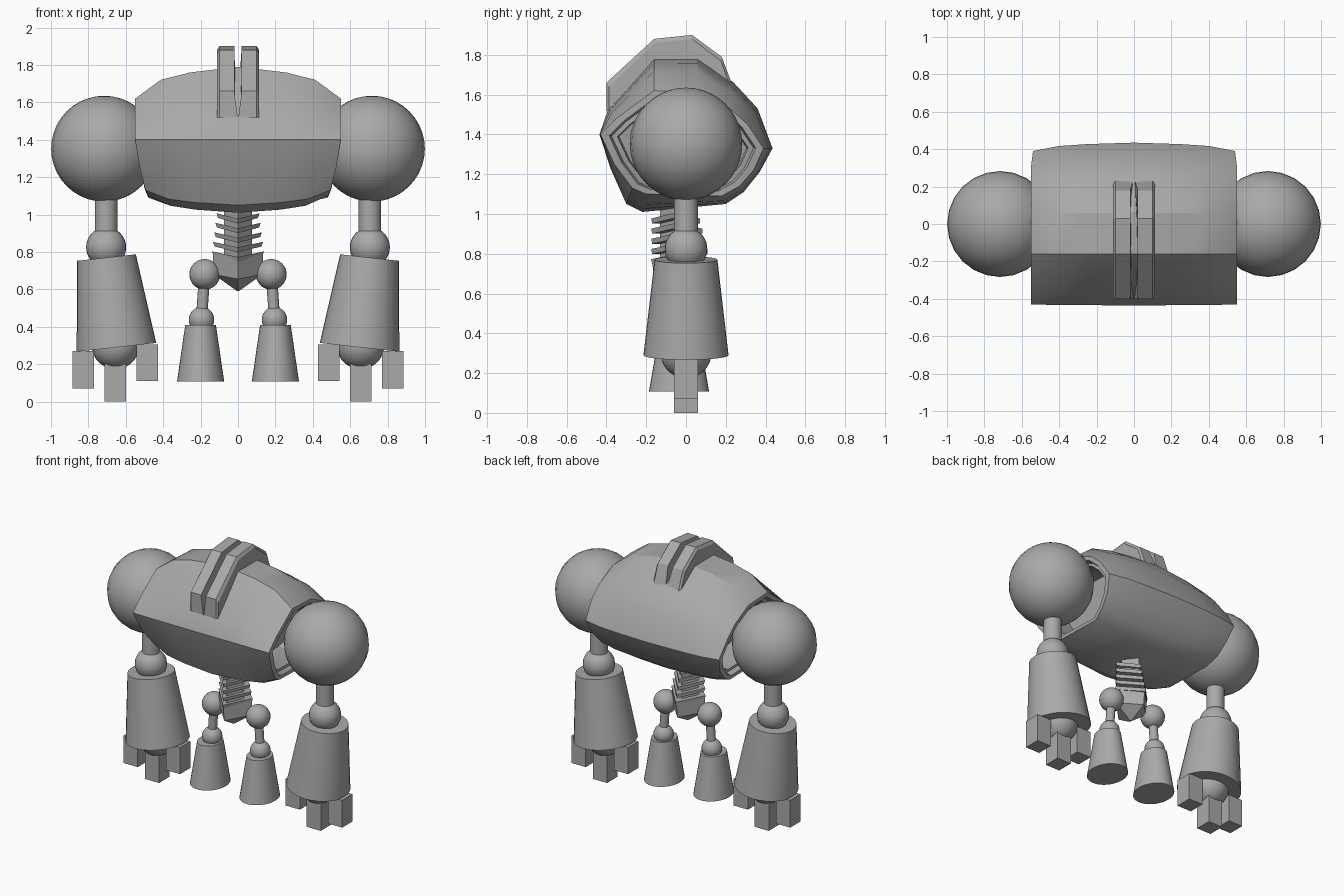
import bpy, bmesh, math
from mathutils import Vector

cube = bpy.data.objects.get("Cube")
if cube:
    bpy.data.objects.remove(cube, do_unlink=True)

GREY = (0.4, 0.4, 0.4, 1.0)
grey = bpy.data.materials.new("plain grey")
grey.use_nodes = True
grey.diffuse_color = GREY
grey.node_tree.nodes["Principled BSDF"].inputs["Base Color"].default_value = GREY


def finish(name, bm, angle=30):
    bmesh.ops.recalc_face_normals(bm, faces=bm.faces)
    mesh = bpy.data.meshes.new(name)
    bm.to_mesh(mesh)
    bm.free()
    mesh.materials.append(grey)
    ob = bpy.data.objects.new(name, mesh)
    bpy.context.collection.objects.link(ob)
    bpy.ops.object.select_all(action="DESELECT")
    ob.select_set(True)
    bpy.context.view_layer.objects.active = ob
    bpy.ops.object.shade_smooth_by_angle(angle=math.radians(angle))
    return ob


def loft(name, rings, angle=30):
    """Skin a list of equal-length point rings and cap both ends."""
    bm = bmesh.new()
    rows = [[bm.verts.new(p) for p in ring] for ring in rings]
    n = len(rows[0])
    for a, b in zip(rows, rows[1:]):
        for i in range(n):
            j = (i + 1) % n
            bm.faces.new((a[i], a[j], b[j], b[i]))
    bm.faces.new(rows[0])
    bm.faces.new(rows[-1])
    return finish(name, bm, angle)


def ball(name, centre, r):
    bm = bmesh.new()
    bmesh.ops.create_uvsphere(bm, u_segments=24, v_segments=20, radius=r)
    bmesh.ops.translate(bm, verts=bm.verts, vec=centre)
    return finish(name, bm)


def cone(name, bottom, top, r1, r2, stretch=1.0):
    """Tapered cylinder between two points, optionally wider in y."""
    bottom, top = Vector(bottom), Vector(top)
    axis = top - bottom
    bm = bmesh.new()
    bmesh.ops.create_cone(bm, cap_ends=True, segments=32, radius1=r1,
                          radius2=r2, depth=axis.length)
    bmesh.ops.scale(bm, verts=bm.verts, vec=(1, stretch, 1))
    bmesh.ops.rotate(bm, verts=bm.verts,
                     matrix=axis.to_track_quat("Z", "Y").to_matrix()
                     if abs(axis.x) < 1e-6 else
                     Vector((0, 0, 1)).rotation_difference(axis).to_matrix())
    bmesh.ops.translate(bm, verts=bm.verts, vec=(bottom + top) / 2)
    return finish(name, bm)


def box(name, centre, size):
    bm = bmesh.new()
    bmesh.ops.create_cube(bm)
    bmesh.ops.scale(bm, verts=bm.verts, vec=size)
    bmesh.ops.translate(bm, verts=bm.verts, vec=centre)
    return finish(name, bm)


# Torso: section at the middle (y, z) and at the shoulder opening (x, y, z)
MID = [(-.435, 1.40), (-.39, 1.53), (-.16, 1.79), (.06, 1.79), (.24, 1.66),
       (.36, 1.53), (.435, 1.33), (.37, 1.21), (.29, 1.11), (.2, 1.05),
       (-.22, 1.01), (-.30, 1.05), (-.38, 1.23)]
END = [(.55, -.43, 1.40), (.55, -.35, 1.48), (.55, -.16, 1.62),
       (.55, .06, 1.61), (.55, .22, 1.53), (.55, .31, 1.45),
       (.54, .39, 1.33), (.515, .34, 1.22), (.50, .27, 1.14),
       (.48, .18, 1.09), (.48, -.2, 1.10), (.495, -.27, 1.13),
       (.525, -.36, 1.25)]


def section(f, t):
    return [(e[0] * f, m[0] + (e[1] - m[0]) * t, m[1] + (e[2] - m[1]) * t)
            for m, e in zip(MID, END)]


def opening(shrink, depth):
    return [((x - depth), y * shrink, 1.34 + (z - 1.34) * shrink)
            for x, y, z in END]


half = [section(0.47, .18), section(.75, .41), END,
        opening(.9, 0), opening(.87, .04), opening(.8, .04), opening(.78, .25)]
mirrored = [[(-x, y, z) for x, y, z in ring] for ring in reversed(half)]
loft("torso", mirrored + [section(0, 0)] + half)

# Crest: a pair of plates with a narrow V groove between them
CREST = [(-.40, 1.52), (-.40, 1.66), (-.16, 1.88), (.03, 1.90),
         (.18, 1.79), (.24, 1.63), (0, 1.5)]
for side, label in ((1, "left"), (-1, "right")):
    inner = [(side * (.02 if 0 < i < 5 else .002), y, z)
             for i, (y, z) in enumerate(CREST)]
    edge = [(side * .1, y, z) for y, z in CREST]
    outer = [(side * .113, y * .97, z - .02 * (z > 1.55)) for y, z in CREST]
    loft(label + "_crest_plate", [inner, edge, outer], 15)


# Spine: diamond plates whose sides sweep upwards
def diamond(w, front, back, z, lift):
    y = (front + back) / 2
    return [(0, front, z), (w, y, z + lift), (0, back, z), (-w, y, z + lift)]


loft("spine_column", [diamond(.075, -.13, .05, .72, 0),
                      diamond(.075, -.13, .05, 1.08, 0)], 10)
for i in range(5):
    w, z, back = .115 + .006 * i, .972 - .051 * i, .07 + .0125 * i
    loft(f"spine_plate_{i + 1}", [diamond(w - .008, -.17, back, z - .02, .03),
                                  diamond(w, -.175, back, z + .005, .03)], 10)
loft("pelvis", [diamond(.004, -.05, -.02, .59, 0),
                diamond(.13, -.16, .1, .655, .025),
                diamond(.135, -.17, .11, .765, .03)], 10)

# Arms and legs
for s, side in ((1, "left_"), (-1, "right_")):
    ball(side + "shoulder", (s * .716, 0, 1.352), .283)
    cone(side + "upper_arm", (s * .705, 0, .86), (s * .705, 0, 1.12), .06, .06)
    ball(side + "elbow", (s * .705, 0, .825), .107)
    cone(side + "forearm", (s * .65, 0, .29), (s * .703, 0, .77), .214, .158)
    ball(side + "wrist", (s * .655, 0, .302), .128)
    for finger, x, low, high in (("inner", .485, .11, .305),
                                 ("middle", .655, 0, .2),
                                 ("outer", .828, .07, .27)):
        box(side + finger + "_finger", (s * x, 0, (low + high) / 2),
            (.115, .12, high - low))
    ball(side + "hip", (s * .178, -.02, .68), .082)
    cone(side + "shin", (s * .194, -.02, .46), (s * .18, -.02, .66), .03, .03)
    ball(side + "ankle", (s * .195, -.02, .438), .068)
    cone(side + "foot", (s * .2, -.035, .108), (s * .2, -.035, .41),
         .126, .082, 1.2)
